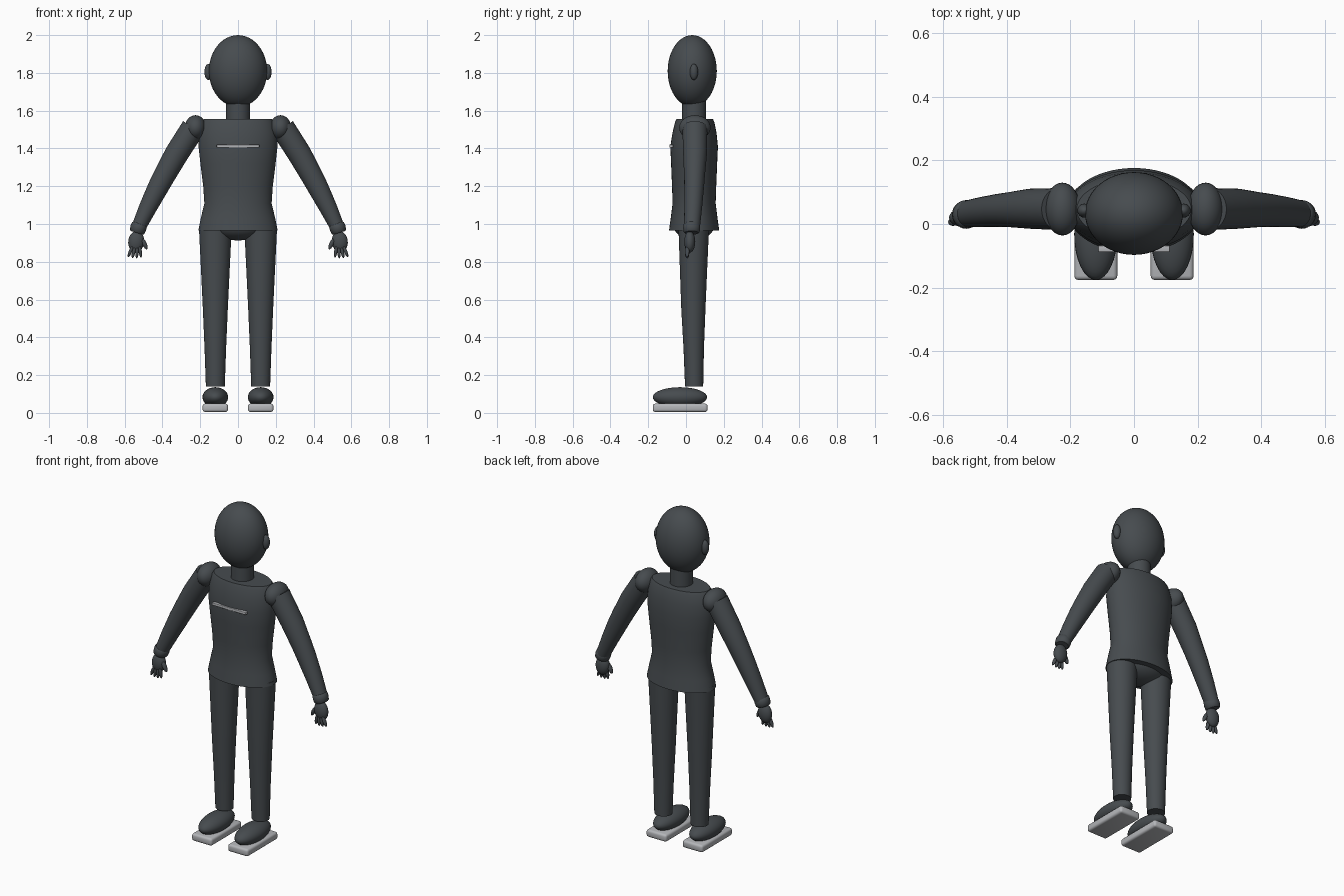
import bpy, bmesh, math
from mathutils import Vector, Matrix

if "Cube" in bpy.data.objects:
    bpy.data.objects.remove(bpy.data.objects["Cube"])


def material(name, rgb):
    m = bpy.data.materials.new(name)
    m.diffuse_color = (*rgb, 1)
    m.use_nodes = True
    m.node_tree.nodes["Principled BSDF"].inputs["Base Color"].default_value = m.diffuse_color
    return m


DARK = material("charcoal", (0.062, 0.071, 0.078))
LIGHT = material("light_grey", (0.46, 0.47, 0.49))


def finish(bm, name, mat, angle=40):
    bmesh.ops.recalc_face_normals(bm, faces=bm.faces[:])
    me = bpy.data.meshes.new(name)
    bm.to_mesh(me)
    bm.free()
    me.materials.append(mat)
    ob = bpy.data.objects.new(name, me)
    bpy.context.collection.objects.link(ob)
    bpy.ops.object.select_all(action='DESELECT')
    ob.select_set(True)
    bpy.context.view_layer.objects.active = ob
    bpy.ops.object.shade_smooth_by_angle(angle=math.radians(angle))
    return ob


def ellipsoid(name, centre, radii, mat=DARK, tilt=0, seg=32):
    """Scaled sphere, tilted about y."""
    bm = bmesh.new()
    bmesh.ops.create_uvsphere(bm, u_segments=seg, v_segments=seg // 2, radius=1)
    bm.transform(Matrix.Translation(centre) @ Matrix.Rotation(tilt, 4, 'Y')
                 @ Matrix.Diagonal((*radii, 1)))
    return finish(bm, name, mat, 60)


def loft(name, rings, mat=DARK, seg=40):
    """Capped tube through elliptical rings (x, y, z, side radius, depth radius, tilt)."""
    bm = bmesh.new()
    loops = []
    for x, y, z, rx, ry, tilt in rings:
        loop = []
        for i in range(seg):
            a = 2 * math.pi * i / seg
            p = Vector((rx * math.cos(a), ry * math.sin(a), 0))
            loop.append(bm.verts.new(Matrix.Rotation(tilt, 3, 'Y') @ p + Vector((x, y, z))))
        loops.append(loop)
    for lo, hi in zip(loops, loops[1:]):
        for i in range(seg):
            j = (i + 1) % seg
            bm.faces.new((lo[i], lo[j], hi[j], hi[i]))
    bm.faces.new(loops[0])
    bm.faces.new(loops[-1])
    return finish(bm, name, mat)


def box(name, centre, size, bevel, mat):
    bm = bmesh.new()
    bmesh.ops.create_cube(bm, size=1)
    bm.transform(Matrix.Translation(centre) @ Matrix.Diagonal((*size, 1)))
    bmesh.ops.bevel(bm, geom=bm.edges[:], offset=bevel, segments=3, profile=0.5,
                    affect='EDGES')
    return finish(bm, name, mat)


# Head and neck
ellipsoid("head", (0, 0.033, 1.81), (0.154, 0.13, 0.19), seg=48)
loft("neck", [(0, 0.043, 1.53, 0.063, 0.063, 0), (0, 0.043, 1.66, 0.063, 0.063, 0)])

# Torso, hips and chest stripe
loft("torso", [(0, 0.043, 0.965, 0.21, 0.133, 0),
               (0, 0.043, 1.03, 0.197, 0.124, 0),
               (0, 0.043, 1.11, 0.178, 0.114, 0),
               (0, 0.043, 1.20, 0.184, 0.117, 0),
               (0, 0.043, 1.32, 0.199, 0.122, 0),
               (0, 0.043, 1.41, 0.209, 0.126, 0),
               (0, 0.045, 1.48, 0.206, 0.117, 0),
               (0, 0.046, 1.54, 0.190, 0.104, 0),
               (0, 0.046, 1.555, 0.180, 0.097, 0)], seg=56)
ellipsoid("hips", (0, 0.042, 1.0), (0.165, 0.11, 0.087))
box("chest_stripe", (0, -0.078, 1.412), (0.225, 0.02, 0.016), 0.003, LIGHT)

for s, side in ((-1, "right"), (1, "left")):
    # Ear
    ellipsoid(side + "_ear", (s * 0.156, 0.042, 1.805), (0.022, 0.022, 0.043), seg=24)

    # Trouser leg
    loft(side + "_leg", [(s * 0.12, 0.041, 0.985, 0.087, 0.081, 0),
                         (s * 0.12, 0.040, 0.78, 0.077, 0.073, 0),
                         (s * 0.12, 0.039, 0.55, 0.066, 0.064, 0),
                         (s * 0.12, 0.041, 0.34, 0.057, 0.054, 0),
                         (s * 0.12, 0.043, 0.14, 0.050, 0.048, 0)])

    # Shoe and sole
    ellipsoid(side + "_shoe", (s * 0.12, -0.032, 0.083), (0.068, 0.144, 0.053))
    box(side + "_sole", (s * 0.12, -0.031, 0.027), (0.135, 0.29, 0.044), 0.013, LIGHT)

    # Shoulder and sleeve
    ellipsoid(side + "_shoulder", (s * 0.225, 0.047, 1.51), (0.056, 0.083, 0.066))
    loft(side + "_arm", [(s * 0.236, 0.047, 1.511, 0.064, 0.066, s * -0.55),
                         (s * 0.325, 0.048, 1.372, 0.063, 0.063, s * -0.52),
                         (s * 0.390, 0.045, 1.256, 0.058, 0.055, s * -0.50),
                         (s * 0.424, 0.043, 1.192, 0.055, 0.052, s * -0.44),
                         (s * 0.478, 0.038, 1.085, 0.047, 0.047, s * -0.44),
                         (s * 0.525, 0.032, 0.985, 0.038, 0.042, s * -0.42)])

    # Cuff with rounded rims
    t = s * -0.3
    axis = Vector((math.sin(t), 0, math.cos(t)))
    base = Vector((s * 0.528, 0.030, 0.978))
    loft(side + "_cuff", [(*(base + axis * h), r, r + 0.002, t) for h, r in
                          ((-0.026, 0.034), (-0.02, 0.040), (0, 0.043),
                           (0.02, 0.041), (0.025, 0.036))])

    # Palm, fingers and thumb
    ellipsoid(side + "_palm", (s * 0.539, 0.02, 0.906), (0.042, 0.029, 0.057), tilt=s * -0.12)
    for i in range(4):
        ellipsoid(f"{side}_finger_{i + 1}", (s * (0.518 + i * 0.017), 0.006, 0.852 + (0.004 if i in (0, 3) else 0)),
                  (0.009, 0.012, 0.034), tilt=s * (0.15 - i * 0.18), seg=16)
    ellipsoid(side + "_thumb", (s * 0.496, 0.012, 0.896), (0.012, 0.014, 0.034),
              tilt=s * 0.45, seg=16)
